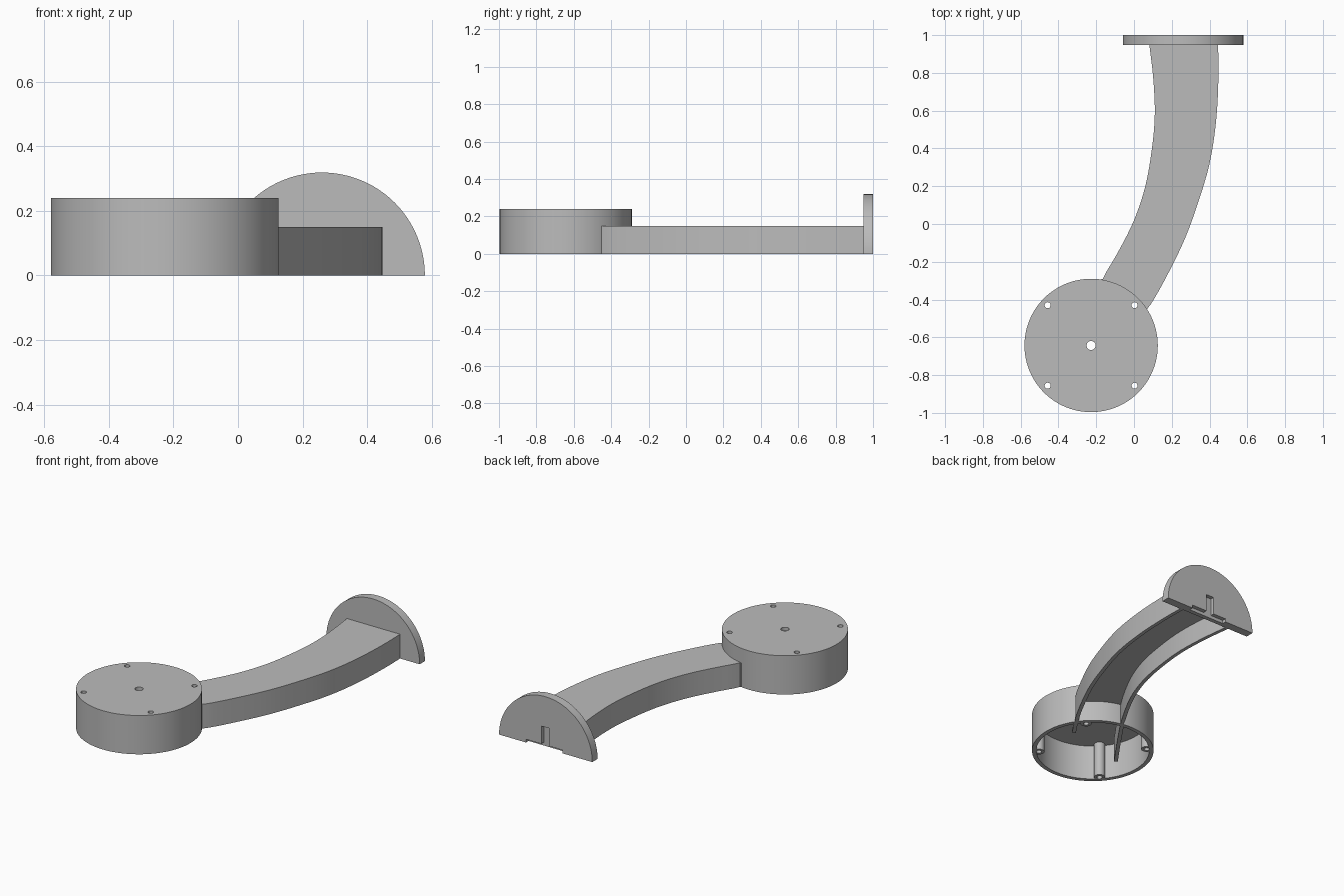
import bpy, bmesh, math
from mathutils import Vector

if "Cube" in bpy.data.objects:
    bpy.data.objects.remove(bpy.data.objects["Cube"])

grey = bpy.data.materials.new("plain grey")
grey.diffuse_color = (0.5, 0.5, 0.5, 1)
grey.use_nodes = True
grey.node_tree.nodes["Principled BSDF"].inputs["Base Color"].default_value = grey.diffuse_color

CX, CY, R = -0.227, -0.643, 0.353   # drum centre and radius
H, ARM_H = 0.24, 0.15               # drum and arm heights
WALL = 0.022


def finish(name, bm):
    bmesh.ops.recalc_face_normals(bm, faces=bm.faces[:])
    mesh = bpy.data.meshes.new(name)
    bm.to_mesh(mesh)
    bm.free()
    ob = bpy.data.objects.new(name, mesh)
    bpy.context.collection.objects.link(ob)
    mesh.materials.append(grey)
    return ob


def prism(name, outline, low, high, axis="z"):
    """Extrude a flat outline along z, or along y for an x-z outline."""
    bm = bmesh.new()
    place = (lambda p, h: (p[0], p[1], h)) if axis == "z" else (lambda p, h: (p[0], h, p[1]))
    a = [bm.verts.new(place(p, low)) for p in outline]
    b = [bm.verts.new(place(p, high)) for p in outline]
    bm.faces.new(a)
    bm.faces.new(b)
    for i in range(len(a)):
        j = (i + 1) % len(a)
        bm.faces.new((a[i], a[j], b[j], b[i]))
    return finish(name, bm)


def circle(x, y, r, n):
    return [(x + r * math.cos(2 * math.pi * i / n), y + r * math.sin(2 * math.pi * i / n)) for i in range(n)]


def cut(ob, cutters):
    for c in cutters:
        m = ob.modifiers.new("cut", "BOOLEAN")
        m.operation, m.solver, m.object = "DIFFERENCE", "EXACT", c
        bpy.context.view_layer.objects.active = ob
        bpy.ops.object.modifier_apply(modifier=m.name)
    for c in cutters:
        bpy.data.objects.remove(c, do_unlink=True)


def smooth(ob):
    bpy.ops.object.select_all(action="DESELECT")
    ob.select_set(True)
    bpy.context.view_layer.objects.active = ob
    bpy.ops.object.shade_smooth_by_angle(angle=math.radians(30))


def spline(pts, steps=4):
    """Smooth curve through the given points."""
    p = [Vector(q) for q in pts]
    p = [2 * p[0] - p[1]] + p + [2 * p[-1] - p[-2]]
    out = []
    for i in range(1, len(p) - 2):
        a, b, c, d = p[i - 1:i + 3]
        for s in range(steps):
            t = s / steps
            out.append(0.5 * (2 * b + (c - a) * t + (2 * a - 5 * b + 4 * c - d) * t * t
                              + (3 * b - a - 3 * c + d) * t ** 3))
    return out + [p[-2]]


def offset(path, d):
    """Shift a path to its right by d."""
    out = []
    for i, p in enumerate(path):
        t = (path[min(i + 1, len(path) - 1)] - path[max(i - 1, 0)]).normalized()
        out.append(p + Vector((t.y, -t.x)) * d)
    return out


# Drum: open below, with a lid, four screw holes and a centre hole
screws = [(CX + sx * 0.23, CY + sy * 0.213) for sx in (-1, 1) for sy in (-1, 1)]
drum = prism("drum", circle(CX, CY, R, 96), 0, H)
cutters = [prism("drum_cavity", circle(CX, CY, R - 0.025, 96), -0.1, H - 0.02)]
cutters += [prism("screw_cut", circle(x, y, 0.016, 20), -0.1, 0.4) for x, y in screws]
cutters.append(prism("centre_cut", circle(CX, CY, 0.024, 24), 0.1, 0.4))
cut(drum, cutters)
smooth(drum)

# Screw posts inside the drum
for x, y in screws:
    post = prism("screw_post", circle(x, y, 0.032, 24), 0.002, H - 0.015)
    cut(post, [prism("post_cut", circle(x, y, 0.016, 20), -0.1, 0.4)])
    smooth(post)

# Side lines of the arm, from inside the drum to the end plate
left = spline([(-0.418, -0.645), (-0.29, -0.465), (-0.17, -0.29), (-0.08, -0.14), (0, 0.02), (0.06, 0.2),
               (0.095, 0.4), (0.11, 0.58), (0.102, 0.77), (0.08, 0.96)])
right = spline([(0, -0.56), (0.07, -0.455), (0.15, -0.32), (0.26, -0.1), (0.335, 0.1), (0.4, 0.32),
                (0.435, 0.55), (0.447, 0.78), (0.445, 0.96)])
left_in, right_in = offset(left, WALL), offset(right, -WALL)
L, K = 8, 4  # where each line passes the drum wall


def end_arc(a, b, r):
    """Points on the drum circle between the directions of a and b."""
    a0 = math.atan2(a.y - CY, a.x - CX)
    a1 = math.atan2(b.y - CY, b.x - CX)
    return [Vector((CX + r * math.cos(a0 + (a1 - a0) * i / 10), CY + r * math.sin(a0 + (a1 - a0) * i / 10)))
            for i in range(11)]


# Arm: channel open below
arm = prism("arm", left[L + 1:] + right[:K:-1] + end_arc(right[K], left[L], R - 0.012), 0, ARM_H)
tip = [left_in[-1] + Vector((0, 0.05)), right_in[-1] + Vector((0, 0.05))]
channel = prism("arm_channel", left_in[L - 1:] + tip + right_in[:K - 2:-1], -0.1, ARM_H - WALL)
cut(arm, [channel])
smooth(arm)

# Arm walls continue as ribs inside the drum
for name, a, b, n in (("left_rib", left, left_in, L), ("right_rib", right, right_in, K)):
    rib = prism(name, a[:n + 1] + b[:n + 1][::-1], 0, ARM_H)
    smooth(rib)

# Half-round end plate with a keyed recess in its back
plate = prism("end_plate", [(0.26 + 0.319 * math.cos(math.pi * i / 48), 0.319 * math.sin(math.pi * i / 48))
                            for i in range(49)], 0.948, 1.0, "y")
key = [(0.145, -0.05), (0.395, -0.05), (0.395, 0.02), (0.29, 0.02), (0.29, 0.13),
       (0.235, 0.13), (0.235, 0.02), (0.145, 0.02)]
cut(plate, [prism("key_cut", key, 0.975, 1.1, "y")])
smooth(plate)
